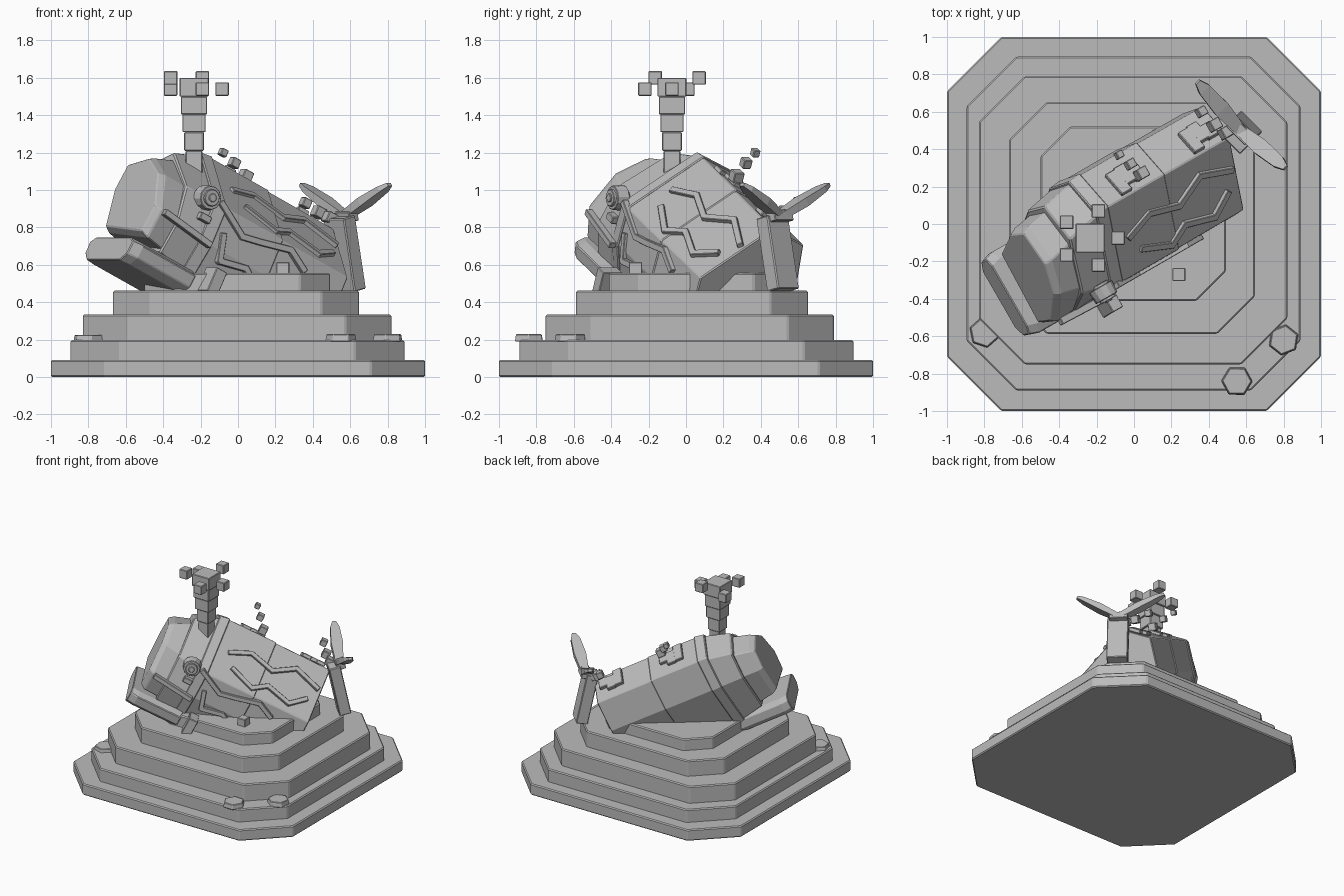
import bpy, bmesh, math
from mathutils import Vector, Matrix

if "Cube" in bpy.data.objects:
    bpy.data.objects.remove(bpy.data.objects["Cube"], do_unlink=True)

GREY = (0.5, 0.5, 0.5, 1)
stone = bpy.data.materials.new("stone_grey")
stone.use_nodes = True
stone.diffuse_color = GREY
stone.node_tree.nodes["Principled BSDF"].inputs["Base Color"].default_value = GREY

# Body frame: T runs to the tail, V to the far side, W up the back
YAW, PITCH = math.radians(30), math.radians(26)
ROT = Matrix.Rotation(YAW, 3, 'Z') @ Matrix.Rotation(PITCH, 3, 'Y')
T, V, W = ROT.col[0].copy(), ROT.col[1].copy(), ROT.col[2].copy()
CP, SP = math.cos(PITCH), math.sin(PITCH)


def at(t, v, w):
    return T * t + V * v + W * w


def finish(name, bm, bevel=0.0):
    bmesh.ops.recalc_face_normals(bm, faces=bm.faces)
    me = bpy.data.meshes.new(name)
    bm.to_mesh(me)
    bm.free()
    me.materials.append(stone)
    ob = bpy.data.objects.new(name, me)
    bpy.context.scene.collection.objects.link(ob)
    if bevel:
        mod = ob.modifiers.new("edge", 'BEVEL')
        mod.width, mod.segments, mod.limit_method = bevel, 1, 'ANGLE'
    return ob


def loft(name, rings, bevel=0.0):
    bm = bmesh.new()
    loops = [[bm.verts.new(p) for p in ring] for ring in rings]
    n = len(loops[0])
    for a, b in zip(loops, loops[1:]):
        for i in range(n):
            j = (i + 1) % n
            bm.faces.new((a[i], a[j], b[j], b[i]))
    bm.faces.new(loops[0])
    bm.faces.new(loops[-1])
    return finish(name, bm, bevel)


def block(name, centre, size, rot=Matrix.Identity(3), bevel=0.004):
    bm = bmesh.new()
    bmesh.ops.create_cube(bm, size=1)
    m = Matrix.Translation(centre) @ rot.to_4x4() @ Matrix.Diagonal((*size, 1))
    bmesh.ops.transform(bm, matrix=m, verts=bm.verts)
    return finish(name, bm, bevel)


def frame(along, normal):
    x = along.normalized()
    y = normal.cross(x).normalized()
    return Matrix((x, y, x.cross(y))).transposed()


def bar(name, a, b, normal, width, thick, extra=0.0):
    return block(name, (a + b) / 2, ((b - a).length + extra, width, thick),
                 frame(b - a, normal), 0.003)


def prism(name, centre, radius, depth, sides, rot=Matrix.Identity(3), bevel=0.004):
    bm = bmesh.new()
    bmesh.ops.create_cone(bm, cap_ends=True, segments=sides, radius1=radius,
                          radius2=radius * 0.92, depth=depth)
    bmesh.ops.transform(bm, matrix=Matrix.Translation(centre) @ rot.to_4x4(), verts=bm.verts)
    return finish(name, bm, bevel)


# Stepped plinth: x0, x1, y0, y1, corner cut, z0, z1
TIERS = [(-1, 1, -1, 1, .29, 0, .092),
         (-.895, .89, -.89, .895, .265, .092, .197),
         (-.83, .82, -.75, .79, .245, .197, .335),
         (-.668, .646, -.587, .652, .2, .335, .462),
         (-.5, .492, -.412, .522, .16, .462, .556)]
for k, (x0, x1, y0, y1, c, z0, z1) in enumerate(TIERS):
    outline = [(x0 + c, y0), (x1 - c, y0), (x1, y0 + c), (x1, y1 - c),
               (x1 - c, y1), (x0 + c, y1), (x0, y1 - c), (x0, y0 + c)]
    bottom = max(z0 - .01, 0)
    loft(f"plinth_step_{k + 1}", [[(x, y, z) for x, y in outline] for z in (bottom, z1)], 0.008)

# Body cross-sections as (v, w): ridge first, then down the far side
BODY = [(.15, 1.02), (.37, .92), (.39, .67), (.25, .3), (-.18, .3), (-.24, .5), (-.235, .72)]
SNOUT = [(.05, .83), (.26, .79), (.29, .64), (.22, .41), (-.21, .38), (-.24, .54), (-.12, .74)]
MID = (.07, .65)


def section(t, mix=0.0, scale=1.0):
    pts = []
    for (v0, w0), (v1, w1) in zip(BODY, SNOUT):
        v, w = v0 + (v1 - v0) * mix, w0 + (w1 - w0) * mix
        pts.append(at(t, MID[0] + (v - MID[0]) * scale, MID[1] + (w - MID[1]) * scale))
    return pts


loft("body_rear", [section(-.2, 0, .98), section(.26, 0, .97)], 0.006)
loft("body_front", [section(-.6), section(-.19)], 0.006)
loft("head_collar", [section(-.66, .03, 1.01), section(-.58, 0, 1.03)], 0.006)
loft("head_band", [section(-.83, .5, 1.02), section(-.65, .1, 1.0)], 0.008)
loft("snout", [section(-.98, 1.0, .95), section(-.94, .95, 1.02), section(-.8, .62, .98)], 0.006)

# Lower jaw and lip
JAW = [(-.24, .24), (-.18, .2), (.2, .2), (.25, .24), (.25, .31), (.2, .335), (-.2, .335), (-.25, .31)]
loft("lower_jaw", [[at(t, v * s, w) for v, w in JAW] for t, s in ((-1.02, .92), (-.96, 1), (-.6, 1))], 0.005)
bar("lip", at(-.93, -.255, .53), at(-.6, -.265, .49), -V, .035, .04)

# Eye on the near side
EYE = at(-.71, -.235, .72)
eye_rot = frame(T, -V)
for name, r, d in (("eye_socket", .07, .07), ("eye_ring", .05, .1), ("pupil", .025, .115)):
    prism(name, EYE, r, d, 12, eye_rot, 0.003)
block("cheek_chip", at(-.69, -.245, .61), (.07, .05, .04), ROT)

# Raised cracks on the sloping flank, traced in plan
SLOPE = (BODY[0][1] - BODY[6][1]) / (BODY[0][0] - BODY[6][0])
flank_normal = (W - V * SLOPE).normalized()


def on_flank(x, y):
    v = V.x * x + V.y * y
    w = BODY[6][1] + (v - BODY[6][0]) * SLOPE
    h = math.cos(YAW) * x + math.sin(YAW) * y
    return at((h - w * SP) / CP, v, w)


def on_side(x, z):
    h = (x - .12) / math.cos(YAW)
    return at(h * CP - z * SP, -.238, h * SP + z * CP)


CRACKS = [[(-.03, -.07), (.08, .06), (.24, .1), (.35, .26), (.52, .29)],
          [(.04, -.13), (.2, -.11), (.27, 0), (.43, .04), (.5, .17)]]
SIDE_CRACKS = [[(-.09, .93), (.02, .75), (.12, .72), (.28, .68), (.35, .57)],
               [(-.08, .76), (-.1, .62), (.04, .58), (.08, .5)]]
for lines, place, normal in ((CRACKS, on_flank, flank_normal), (SIDE_CRACKS, on_side, -V)):
    for line in lines:
        pts = [place(*p) for p in line]
        for a, b in zip(pts, pts[1:]):
            bar("crack", a, b, normal, .035, .035, .02)

# Broken plates along the back
back_dir = at(0, BODY[1][0] - BODY[0][0], BODY[1][1] - BODY[0][1]).normalized()
back_normal = T.cross(back_dir).normalized()
for start in (-.44, .06):
    for i in range(3):
        c = at(start + i * .06, .23 + .02 * (i % 2), .985 - .009 * (i % 2)) + back_normal * .005
        block("back_plate", c, (.07, .15 - .03 * i, .03), frame(T, back_normal))

# Drifting fragments
for x, y, z, s in ((-.08, .37, 1.2, .04), (-.02, .32, 1.145, .05), (.04, .27, 1.075, .06),
                   (.36, .6, .93, .05), (.43, .53, .88, .06), (.49, .49, .85, .06)):
    block("fragment", (x, y, z), (s, s, s), ROT)
block("plinth_cube", (.24, -.27, .58), (.07, .07, .07))

# Water spout
SX, SY = -.235, -.075
for z0, z1, w in ((1.0, 1.21, .09), (1.21, 1.31, .105), (1.31, 1.405, .125),
                  (1.405, 1.5, .14), (1.5, 1.6, .155)):
    block("spout_step", (SX, SY, (z0 + z1) / 2), (w, w, z1 - z0))
for x, y, z in ((-.36, .01, 1.54), (-.36, -.165, 1.6), (-.19, .07, 1.6),
                (-.19, -.22, 1.54), (-.085, -.075, 1.54)):
    block("spout_drop", (x, y, z), (.072, .072, .072))

# Tail stalk and flukes
tail_rot = Matrix.Rotation(math.radians(-45), 3, 'Z') @ Matrix.Rotation(math.radians(12), 3, 'X')
block("tail_stalk", (.57, .49, .66), (.16, .09, .4), tail_rot, 0.006)
block("tail_tip", (.57, .5, .86), (.14, .07, .06), tail_rot)
root = Vector((.57, .5, .86))
side = Vector((1, 1, 0)).normalized()
for tip in (Vector((.81, .3, 1.03)), Vector((.34, .76, 1.03))):
    d = (tip - root).normalized()
    n = d.cross(side).normalized()
    rings = []
    for f, wide, thick in ((0, .03, .02), (.45, .045, .024), (.85, .035, .016), (1, .015, .01)):
        c = root.lerp(tip, f)
        rings.append([c + side * wide * a + n * thick * b
                      for a, b in ((-1, -1), (1, -1), (1, 1), (-1, 1))])
    loft("tail_fluke", rings)

# Near-side fin and loose slabs on the steps
block("side_fin", (-.14, -.42, .51), (.07, .12, .14), ROT)
for x, y, z, a in ((-.8, -.58, .205, .2), (.55, -.84, .21, .5), (.8, -.62, .21, .9)):
    prism("loose_slab", (x, y, z), .085, .04, 6, Matrix.Rotation(a, 3, 'Z'))
